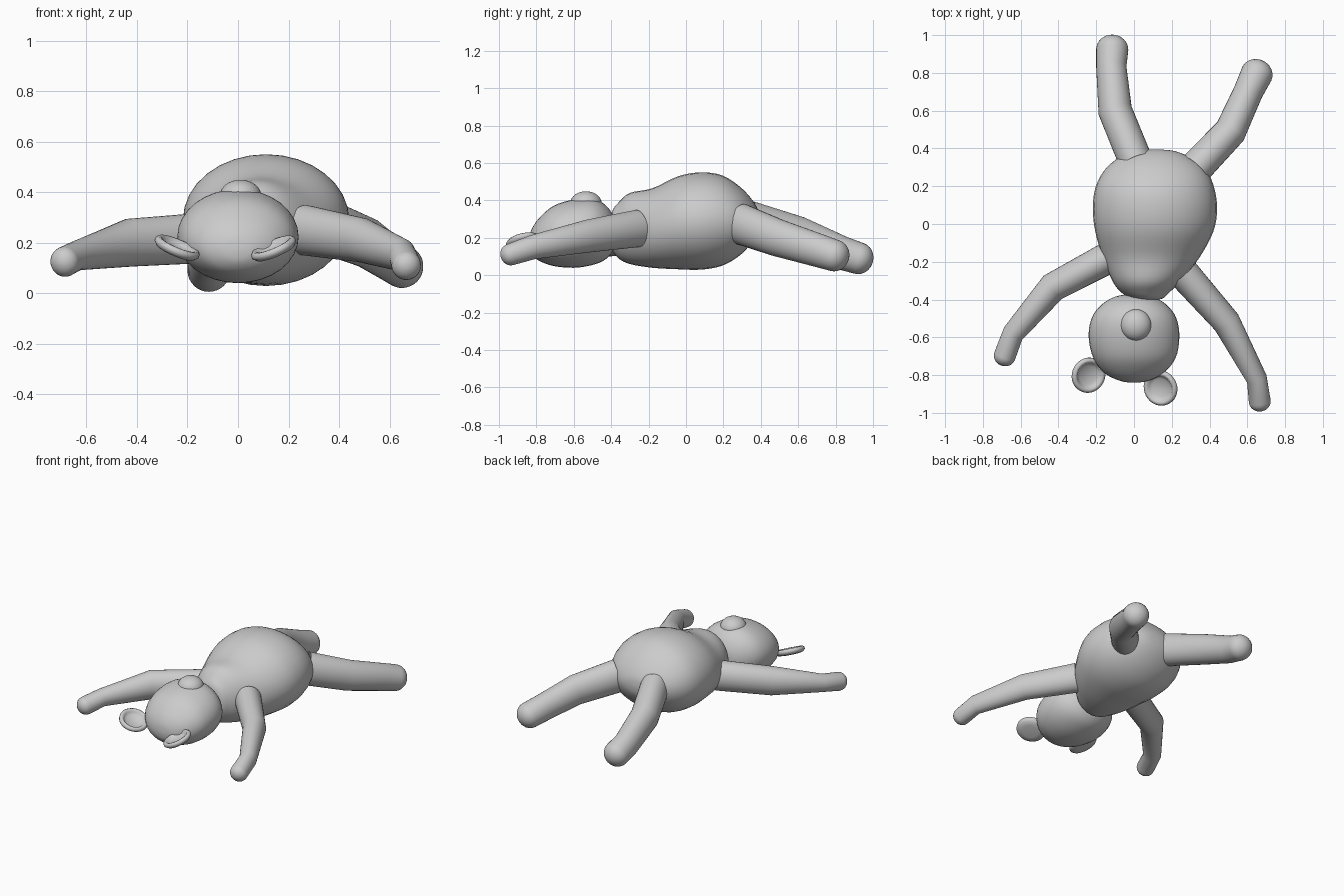
import bpy, bmesh, math
from mathutils import Vector

if "Cube" in bpy.data.objects:
    bpy.data.objects.remove(bpy.data.objects["Cube"])

SEG = 32


def make_object(name, rings, cap_start, cap_end):
    """Skin a list of closed rings of points; optionally close the ends."""
    bm = bmesh.new()
    loops = [[bm.verts.new(p) for p in ring] for ring in rings]
    n = len(loops[0])
    for a, b in zip(loops, loops[1:]):
        for i in range(n):
            j = (i + 1) % n
            bm.faces.new((a[i], a[j], b[j], b[i]))
    if cap_start:
        bm.faces.new(loops[0][::-1])
    if cap_end:
        bm.faces.new(loops[-1])
    bmesh.ops.recalc_face_normals(bm, faces=bm.faces)
    mesh = bpy.data.meshes.new(name)
    bm.to_mesh(mesh)
    bm.free()
    mesh.shade_smooth()
    obj = bpy.data.objects.new(name, mesh)
    bpy.context.collection.objects.link(obj)
    return obj


def ellipse(c, u, v, ru, rv):
    c = Vector(c)
    return [c + u * (ru * math.cos(t)) + v * (rv * math.sin(t))
            for t in (2 * math.pi * i / SEG for i in range(SEG))]


def catmull(rows, steps=4):
    out = []
    for i in range(len(rows) - 1):
        p0, p1, p2, p3 = (rows[max(0, min(len(rows) - 1, i + k))] for k in (-1, 0, 1, 2))
        for s in range(steps):
            t = s / steps
            out.append([0.5 * (2 * b + (c - a) * t + (2 * a - 5 * b + 4 * c - d) * t * t
                               + (3 * b - a - 3 * c + d) * t ** 3)
                        for a, b, c, d in zip(p0, p1, p2, p3)])
    return out + [list(rows[-1])]


def blob(name, rows):
    """Rows: y, x min, x max, z min, z max."""
    x, z = Vector((1, 0, 0)), Vector((0, 0, 1))
    rings = [ellipse(((a + b) / 2, y, (c + d) / 2), x, z, abs(b - a) / 2, abs(d - c) / 2)
             for y, a, b, c, d in catmull(rows)]
    make_object(name, rings, True, True)


def limb(name, rows):
    """Rows: x, y, z, horizontal radius, vertical radius. Open at the body, round at the tip."""
    pts = [Vector(r[:3]) for r in rows]
    rings = []
    for i, r in enumerate(rows):
        t = (pts[min(i + 1, len(pts) - 1)] - pts[max(i - 1, 0)]).normalized()
        side = t.cross(Vector((0, 0, 1))).normalized()
        up = side.cross(t)
        rings.append(ellipse(pts[i], side, up, r[3], r[4]))
    for k in range(1, 7):
        a = k / 6.2 * math.pi / 2
        rings.append(ellipse(pts[-1] + t * (r[3] * 0.9 * math.sin(a)), side, up,
                             r[3] * math.cos(a), r[4] * math.cos(a)))
    make_object(name, rings, False, True)


def ear(name, loc, normal):
    profile = [(0.002, -0.022), (0.05, -0.022), (0.08, -0.017), (0.094, -0.003), (0.094, 0.010),
               (0.084, 0.020), (0.072, 0.018), (0.064, 0.006), (0.05, -0.003), (0.002, -0.005)]
    x, y = Vector((1, 0, 0)), Vector((0, 1, 0))
    rings = [ellipse((0, 0, h), x, y, r, r) for r, h in profile]
    obj = make_object(name, rings, True, True)
    obj.location = loc
    obj.rotation_euler = Vector(normal).to_track_quat('Z', 'Y').to_euler()


# Torso and head
blob("body", [
    (-0.405, 0.06, 0.09, 0.22, 0.25), (-0.395, -0.01, 0.15, 0.14, 0.34),
    (-0.36, -0.07, 0.19, 0.09, 0.39), (-0.30, -0.115, 0.25, 0.06, 0.44),
    (-0.18, -0.165, 0.345, 0.04, 0.465), (-0.04, -0.205, 0.42, 0.032, 0.53),
    (0.08, -0.218, 0.44, 0.03, 0.55), (0.19, -0.205, 0.425, 0.05, 0.535),
    (0.28, -0.16, 0.385, 0.10, 0.48), (0.345, -0.09, 0.31, 0.165, 0.415),
    (0.385, 0.0, 0.22, 0.23, 0.35), (0.395, 0.09, 0.13, 0.28, 0.30)])
blob("head", [
    (-0.84, -0.015, 0.015, 0.16, 0.18), (-0.83, -0.075, 0.075, 0.12, 0.235),
    (-0.79, -0.155, 0.155, 0.08, 0.30), (-0.71, -0.215, 0.22, 0.05, 0.37),
    (-0.60, -0.24, 0.24, 0.04, 0.405), (-0.50, -0.225, 0.225, 0.055, 0.41),
    (-0.43, -0.175, 0.175, 0.085, 0.375), (-0.385, -0.10, 0.10, 0.14, 0.31),
    (-0.37, -0.015, 0.015, 0.21, 0.24)])

# Muzzle
bpy.ops.mesh.primitive_uv_sphere_add(segments=32, ring_count=16, radius=1, location=(0.01, -0.535, 0.385))
muzzle = bpy.context.object
muzzle.name = "muzzle"
muzzle.scale = (0.082, 0.084, 0.064)
bpy.ops.object.shade_smooth()

# Ears
ear("left_ear", (-0.242, -0.80, 0.178), (0.42, -0.22, 1))
ear("right_ear", (0.142, -0.868, 0.175), (-0.42, -0.22, 1))

# Arms
limb("right_arm", [(0.26, -0.26, 0.25, 0.085, 0.10), (0.49, -0.52, 0.21, 0.074, 0.088),
                   (0.65, -0.82, 0.15, 0.055, 0.065), (0.666, -0.94, 0.11, 0.058, 0.058)])
limb("left_arm", [(-0.12, -0.17, 0.22, 0.085, 0.10), (-0.43, -0.335, 0.20, 0.078, 0.095),
                  (-0.64, -0.58, 0.148, 0.058, 0.058), (-0.685, -0.70, 0.125, 0.058, 0.06)])

# Legs
limb("right_leg", [(0.32, 0.29, 0.275, 0.09, 0.11), (0.51, 0.49, 0.20, 0.085, 0.10),
                   (0.605, 0.70, 0.135, 0.078, 0.09), (0.65, 0.795, 0.105, 0.085, 0.085)])
limb("left_leg", [(0.01, 0.33, 0.29, 0.09, 0.11), (-0.10, 0.60, 0.215, 0.09, 0.10),
                  (-0.12, 0.83, 0.12, 0.08, 0.09), (-0.115, 0.925, 0.09, 0.085, 0.085)])
